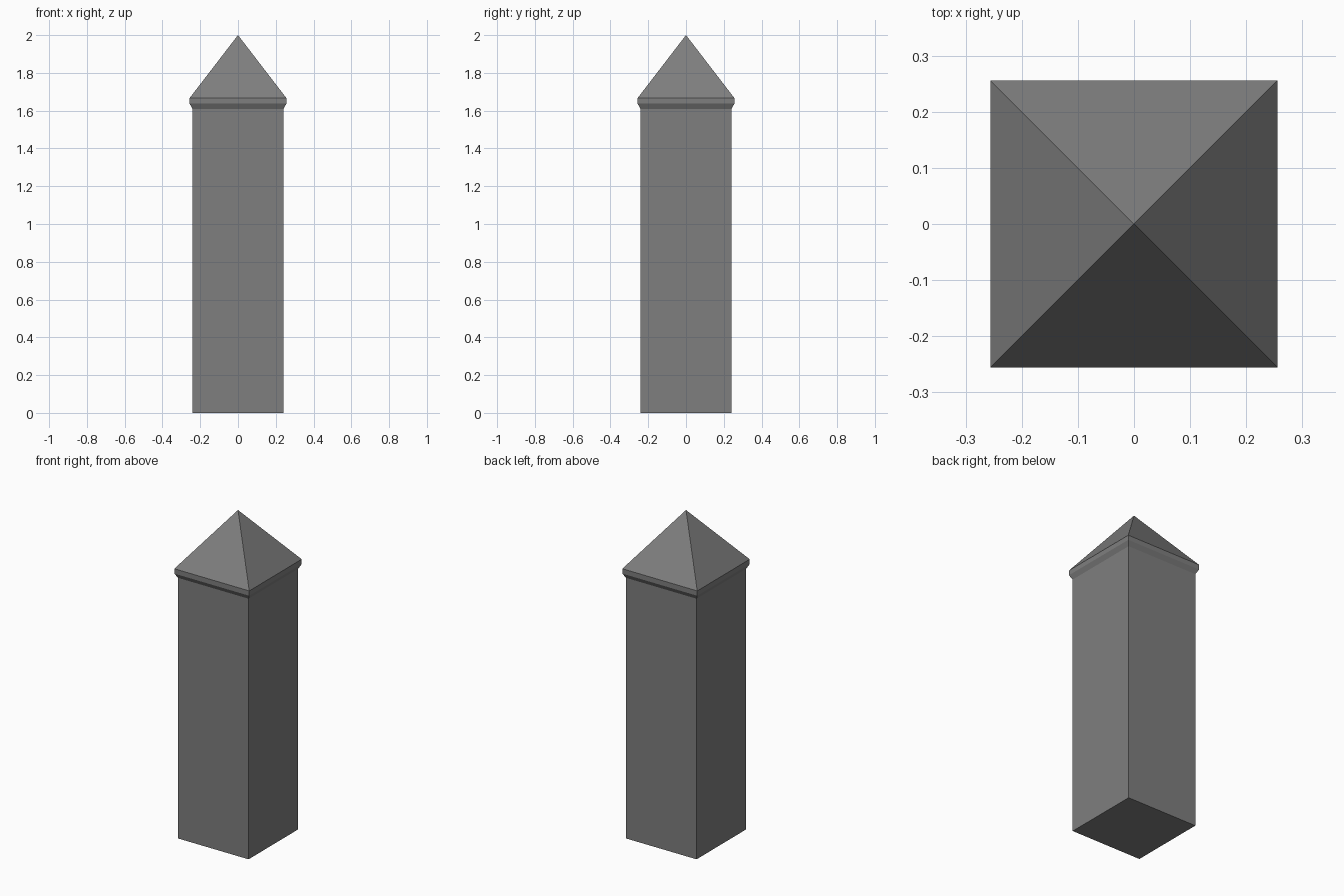
import bpy
import bmesh

cube = bpy.data.objects.get("Cube")
if cube:
    bpy.data.objects.remove(cube, do_unlink=True)

stone = bpy.data.materials.new("grey_stone")
stone.use_nodes = True
grey = (0.21, 0.21, 0.21, 1.0)
stone.diffuse_color = grey
stone.node_tree.nodes["Principled BSDF"].inputs["Base Color"].default_value = grey


def square_loft(name, profile, close_bottom=False):
    """Loft square rings through (half_width, height) pairs; zero width is a point."""
    bm = bmesh.new()
    rings = []
    for w, z in profile:
        corners = [(-w, -w), (w, -w), (w, w), (-w, w)] if w else [(0, 0)]
        rings.append([bm.verts.new((x, y, z)) for x, y in corners])
    for low, high in zip(rings, rings[1:]):
        for i in range(4):
            j = (i + 1) % 4
            top = [high[j], high[i]] if len(high) == 4 else high
            bm.faces.new([low[i], low[j], *top])
    if close_bottom:
        bm.faces.new(rings[0][::-1])
    mesh = bpy.data.meshes.new(name)
    bm.to_mesh(mesh)
    bm.free()
    mesh.materials.append(stone)
    obj = bpy.data.objects.new(name, mesh)
    bpy.context.collection.objects.link(obj)
    return obj


BODY, RIM = 0.241, 0.256
SHAFT_TOP, FLARE_TOP, RIM_TOP = 1.609, 1.637, 1.667

# Straight post
square_loft("post_shaft", [(BODY, 0), (BODY, SHAFT_TOP)], close_bottom=True)
# Flared moulding under the roof
square_loft("collar", [(BODY, SHAFT_TOP), (RIM, FLARE_TOP), (RIM, RIM_TOP)])
# Pyramid cap
square_loft("pyramid_cap", [(RIM, RIM_TOP), (0, 2.0)])
